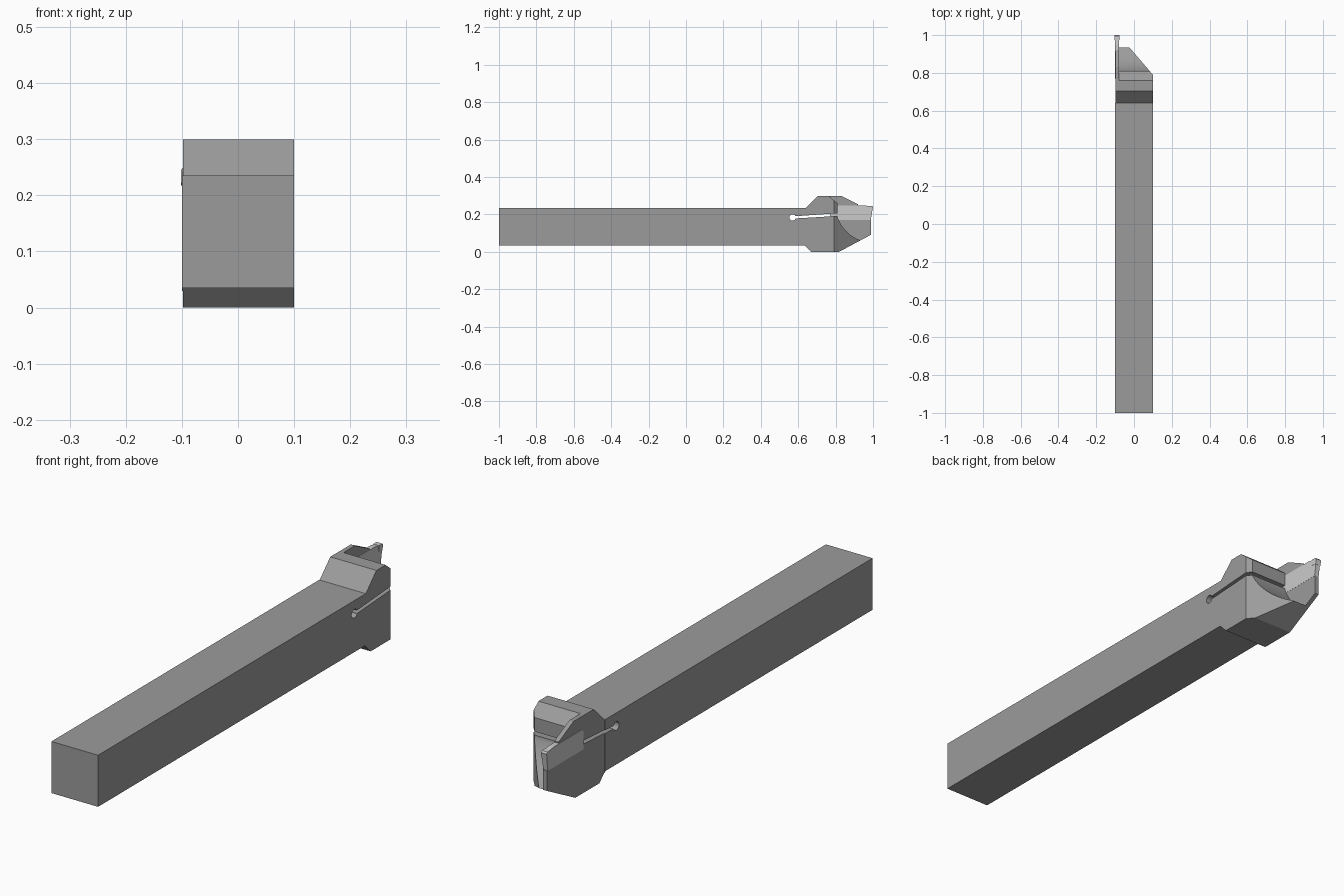
import bpy, bmesh
from math import sin, cos, radians

if "Cube" in bpy.data.objects:
    bpy.data.objects.remove(bpy.data.objects["Cube"])


def prism(name, pts, a, b, axis='X'):
    """Extrude a 2D outline: (y, z) along X or (x, y) along Z, from a to b."""
    put = (lambda p, t: (t, p[0], p[1])) if axis == 'X' else (lambda p, t: (p[0], p[1], t))
    bm = bmesh.new()
    lo = [bm.verts.new(put(p, a)) for p in pts]
    hi = [bm.verts.new(put(p, b)) for p in pts]
    bm.faces.new(lo)
    bm.faces.new(hi)
    for i in range(len(pts)):
        j = (i + 1) % len(pts)
        bm.faces.new((lo[i], lo[j], hi[j], hi[i]))
    bmesh.ops.recalc_face_normals(bm, faces=bm.faces)
    me = bpy.data.meshes.new(name)
    bm.to_mesh(me)
    bm.free()
    ob = bpy.data.objects.new(name, me)
    bpy.context.collection.objects.link(ob)
    return ob


def arc(cy, cz, r, a0, a1, n):
    angles = [radians(a0 + (a1 - a0) * i / n) for i in range(n + 1)]
    return [(cy + r * cos(t), cz + r * sin(t)) for t in angles]


def select(ob):
    bpy.ops.object.select_all(action='DESELECT')
    ob.select_set(True)
    bpy.context.view_layer.objects.active = ob


def cut(ob, cutter):
    cutter.hide_render = True
    mod = ob.modifiers.new("cut", 'BOOLEAN')
    mod.operation = 'DIFFERENCE'
    mod.solver = 'EXACT'
    mod.object = cutter
    select(ob)
    bpy.ops.object.modifier_apply(modifier=mod.name)
    bpy.data.objects.remove(cutter)


# Shank and head, with the clamping slot
outline = [(-1, .035), (.635, .035), (.67, 0), (.818, 0), (.99, .092), (.99, .195), (.81, .192),
           (.575, .178), (.575, .190), (.79, .205), (.92, .209), (.92, .255), (.83, .30),
           (.705, .30), (.64, .235), (-1, .235)]
holder = prism("tool_holder", outline, -.1, .1)

# Round relief hole at the end of the slot
cut(holder, prism("hole_cutter", arc(.57, .184, .017, 0, 337.5, 15), -.2, .2))

# Round recess in front of the clamp, leaving a thin blade on the left
recess = [(.75, .309), (.81, .26)] + arc(1, .25, .2, 198, 270, 24) + [(1.1, .05), (1.1, .309)]
cut(holder, prism("recess_cutter", recess, -.08, .2))

# Diagonal nose on the right side
nose = [(.16, .72), (.16, 1.1), (-.08, 1.1), (-.08, 1.0)]
cut(holder, prism("nose_cutter", nose, -.1, .5, 'Z'))

# Shallow step along the left side of the head
step = [(.64, -.1), (1.1, -.1), (1.1, .4), (.64, .4)]
cut(holder, prism("step_cutter", step, -.2, -.098))

# Pocket that holds the cutting insert
pocket = [(.77, .17), (1.1, .17), (1.1, .25), (.78, .25), (.77, .24)]
cut(holder, prism("pocket_cutter", pocket, -.2, -.08))

select(holder)
bpy.ops.object.shade_smooth_by_angle(angle=radians(25))

# Dark steel holder; the insert stays the lighter default grey
steel = bpy.data.materials.new("dark_steel")
steel.diffuse_color = (.33, .33, .33, 1)
steel.use_nodes = True
steel.node_tree.nodes["Principled BSDF"].inputs["Base Color"].default_value = steel.diffuse_color
holder.data.materials.clear()
holder.data.materials.append(steel)

# Cutting insert with a slightly wider tip
prism("insert", [(.77, .17), (.988, .17), (.996, .22), (.996, .242), (.95, .249), (.78, .249),
                 (.77, .24)], -.0995, -.0795)
prism("insert_tip", [(.975, .222), (.996, .218), (1.0, .24), (.995, .246), (.975, .246)],
      -.102, -.078)
